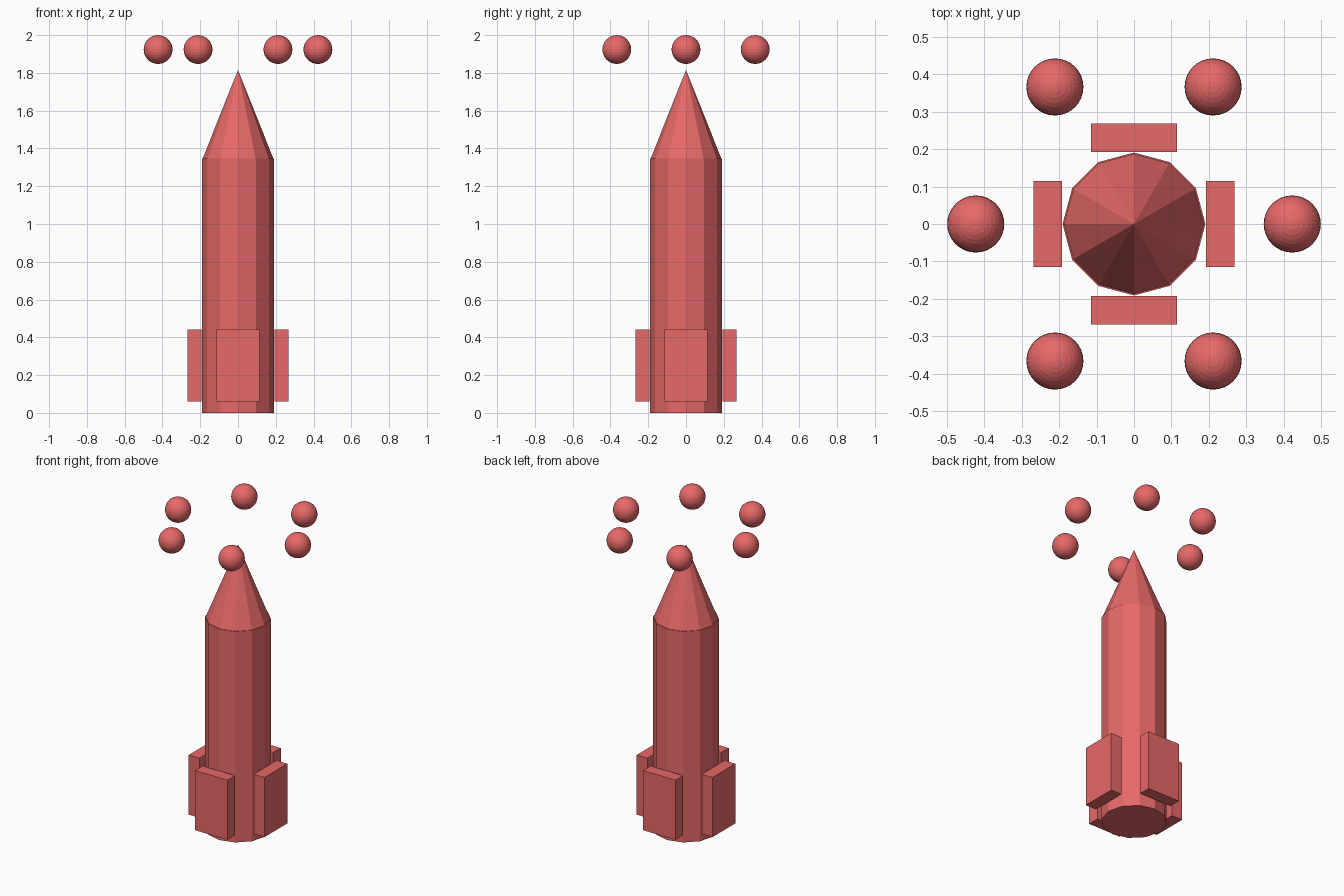
import bpy
from math import cos, sin, pi

if "Cube" in bpy.data.objects:
    bpy.data.objects.remove(bpy.data.objects["Cube"])

red = bpy.data.materials.new("red")
red.diffuse_color = (0.8, 0.14, 0.14, 1)
red.use_nodes = True
red.node_tree.nodes["Principled BSDF"].inputs["Base Color"].default_value = red.diffuse_color


def finish(name):
    ob = bpy.context.object
    ob.name = name
    ob.data.materials.append(red)
    return ob


# Twelve-sided body
bpy.ops.mesh.primitive_cylinder_add(vertices=12, radius=0.191, depth=1.347,
                                    location=(0, 0, 1.347 / 2))
finish("body")

# Nose cone, a hair narrower than the body
bpy.ops.mesh.primitive_cone_add(vertices=12, radius1=0.187, radius2=0, depth=0.468,
                                location=(0, 0, 1.347 + 0.234))
finish("nose_cone")

# Four block fins around the base
for i in range(4):
    a = i * pi / 2
    bpy.ops.mesh.primitive_cube_add(size=1, rotation=(0, 0, a),
                                    location=(0.23 * cos(a), 0.23 * sin(a), 0.252))
    fin = finish(f"fin_{i + 1}")
    fin.scale = (0.076, 0.229, 0.381)

# Ring of six balls floating around the tip
for i in range(6):
    a = i * pi / 3
    bpy.ops.mesh.primitive_uv_sphere_add(segments=32, ring_count=16, radius=0.0763,
                                         location=(0.423 * cos(a), 0.423 * sin(a), 1.9237))
    finish(f"ball_{i + 1}")
